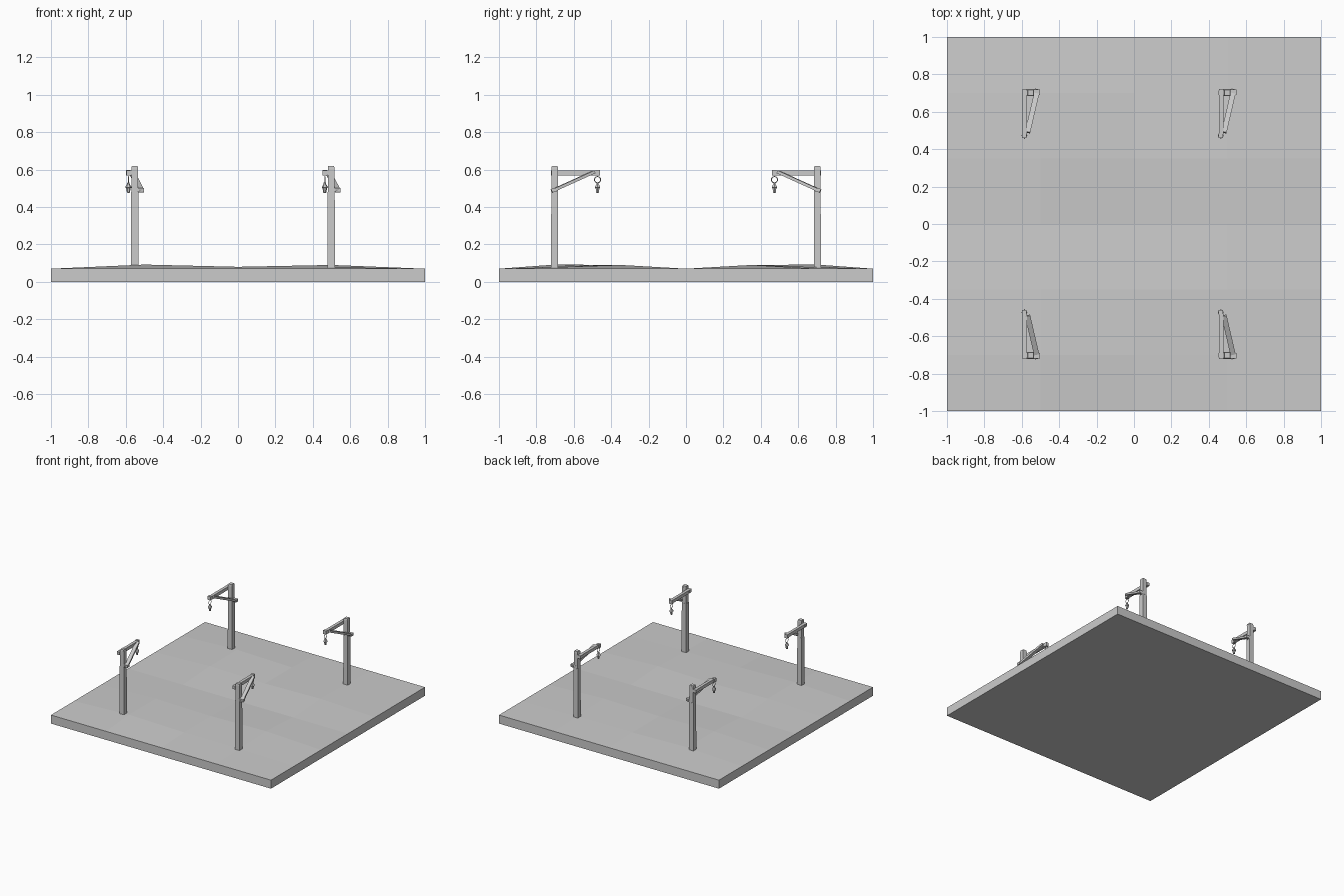
import bpy, bmesh
from math import pi
from mathutils import Vector

if "Cube" in bpy.data.objects:
    bpy.data.objects.remove(bpy.data.objects["Cube"])


def finish(name, bm):
    bmesh.ops.recalc_face_normals(bm, faces=bm.faces)
    me = bpy.data.meshes.new(name)
    bm.to_mesh(me)
    bm.free()
    ob = bpy.data.objects.new(name, me)
    bpy.context.collection.objects.link(ob)
    return ob


def beam(name, a, b, w, h, taper=1.0):
    """Square-section beam from a to b, w wide and h deep, narrowing to taper."""
    a, b = Vector(a), Vector(b)
    d = (b - a).normalized()
    up = Vector((0, 0, 1)) if abs(d.z) < 0.9 else Vector((0, 1, 0))
    side = d.cross(up).normalized()
    up = side.cross(d)
    bm = bmesh.new()
    rings = []
    for p, s in ((a, 1), (b, taper)):
        rings.append([bm.verts.new(p + side * w / 2 * i * s + up * h / 2 * j * s)
                      for i, j in ((-1, -1), (1, -1), (1, 1), (-1, 1))])
    bm.faces.new(rings[0])
    bm.faces.new(rings[1])
    for k in range(4):
        n = (k + 1) % 4
        bm.faces.new((rings[0][k], rings[0][n], rings[1][n], rings[1][k]))
    return finish(name, bm)


def lathe(name, centre, profile, sides):
    """Faceted turned shape from (radius, z) points."""
    bm = bmesh.new()
    vs = [bm.verts.new((r, 0, z)) for r, z in profile]
    edges = [bm.edges.new(e) for e in zip(vs, vs[1:])]
    bmesh.ops.spin(bm, geom=vs + edges, axis=(0, 0, 1), cent=(0, 0, 0),
                   angle=2 * pi, steps=sides)
    bmesh.ops.remove_doubles(bm, verts=bm.verts, dist=1e-5)
    ob = finish(name, bm)
    ob.location = centre
    return ob


# ground slab with gentle mounds either side of a central valley
xs = (-1, -0.5, 0, 0.5, 1)
ys = (-1, -0.7, -0.35, 0, 0.35, 0.7, 1)
rows = {0.35: (0.07, 0.09, 0.08, 0.09, 0.07), 0.7: (0.07, 0.092, 0.08, 0.078, 0.07)}
bm = bmesh.new()
grid = [[bm.verts.new((x, y, rows[abs(y)][i] if abs(y) in rows else 0.07))
         for i, x in enumerate(xs)] for y in ys]
for j in range(len(ys) - 1):
    for i in range(len(xs) - 1):
        bm.faces.new((grid[j][i], grid[j][i + 1], grid[j + 1][i + 1], grid[j + 1][i]))
rim = [e for e in bm.edges if e.is_boundary]
ext = bmesh.ops.extrude_edge_only(bm, edges=rim)["geom"]
for v in ext:
    if isinstance(v, bmesh.types.BMVert):
        v.co.z = 0
bmesh.ops.holes_fill(bm, edges=[e for e in bm.edges if e.is_boundary], sides=0)
finish("ground", bm)


def lamp(tag, x, s):
    """Hanging lamp; s = -1 at the front, 1 at the back."""
    def p(dx, y, z):
        return (x + dx, s * y, z)

    # post with a slightly slimmer top
    beam("post_" + tag, p(0, 0.702, 0.05), p(0, 0.702, 0.48), 0.04, 0.038, 0.96)
    beam("post_top_" + tag, p(0, 0.702, 0.48), p(0, 0.702, 0.61), 0.035, 0.035)
    beam("post_cap_" + tag, p(0, 0.702, 0.605), p(0, 0.702, 0.62), 0.036, 0.036, 0.85)
    # arm along the post side, with an end block
    beam("arm_" + tag, p(-0.031, 0.722, 0.582), p(-0.031, 0.48, 0.582), 0.024, 0.026)
    beam("arm_end_" + tag, p(-0.034, 0.484, 0.582), p(-0.034, 0.461, 0.582), 0.024, 0.03)
    beam("arm_peg_" + tag, p(-0.045, 0.702, 0.582), p(0, 0.702, 0.582), 0.024, 0.024)
    # diagonal brace and its mounting peg
    beam("brace_" + tag, p(0.036, 0.718, 0.485), p(-0.017, 0.49, 0.588), 0.028, 0.016)
    beam("brace_peg_" + tag, p(0, 0.705, 0.492), p(0.05, 0.705, 0.492), 0.03, 0.02)
    # hanging ring
    bpy.ops.mesh.primitive_torus_add(
        major_segments=10, minor_segments=4, major_radius=0.017, minor_radius=0.0025,
        location=p(-0.034, 0.473, 0.546), rotation=(0, pi / 2, 0))
    bpy.context.object.name = "ring_" + tag
    # lantern: hanger, sloped hood and tapered body
    lathe("lantern_" + tag, p(-0.034, 0.473, 0),
          ((0, 0.532), (0.006, 0.53), (0.007, 0.522), (0.016, 0.508), (0.016, 0.503),
           (0.012, 0.501), (0.008, 0.477), (0, 0.474)), 6)


for side, x in (("left", -0.552), ("right", 0.498)):
    for end, s in (("front", -1), ("back", 1)):
        lamp(end + "_" + side, x, s)
